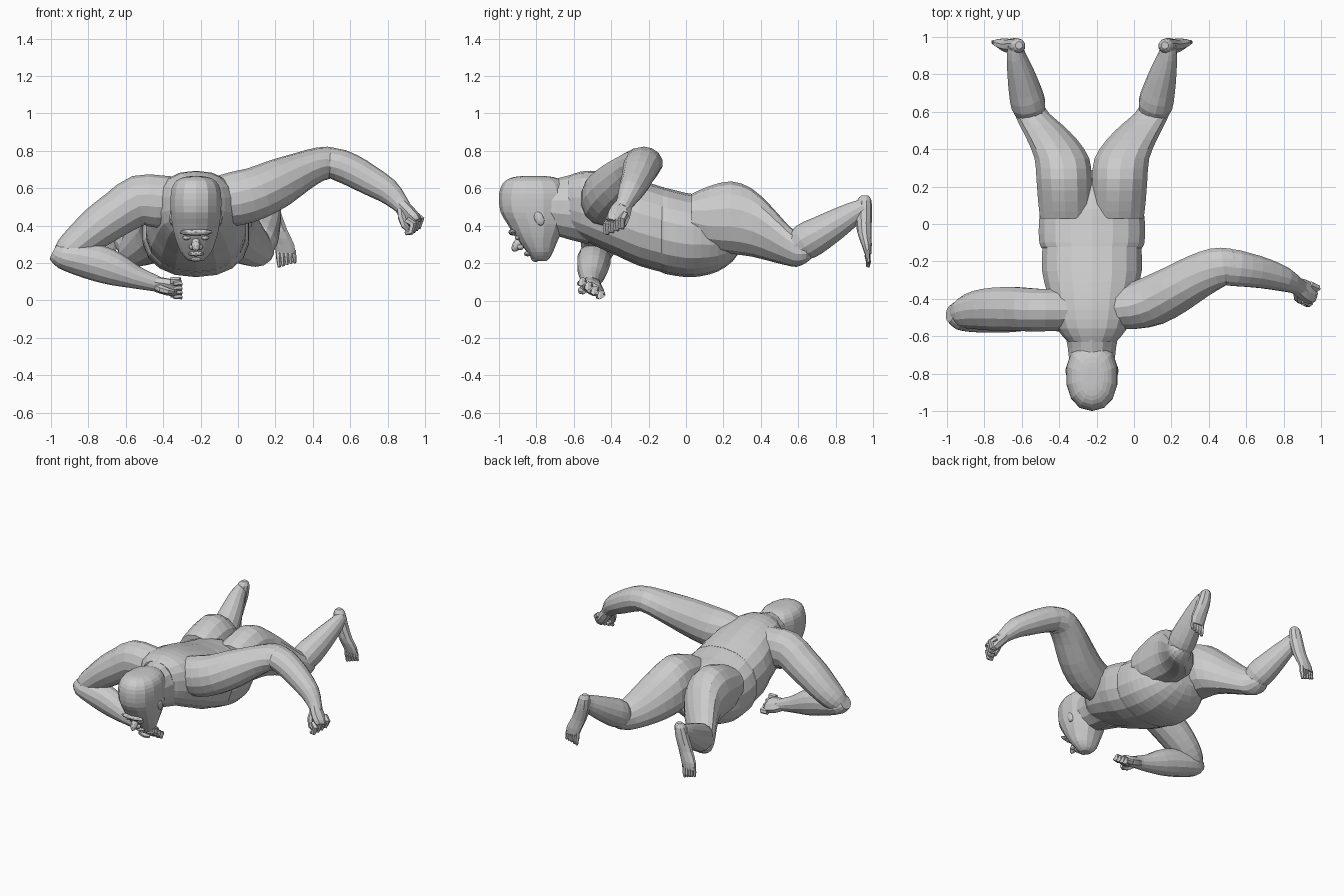
import bpy, bmesh, math
from mathutils import Vector

CX = -0.225   # body mid-plane


def catmull(rows, steps=2):
    out = []
    n = len(rows)
    for i in range(n - 1):
        a, b, c, d = (rows[max(i - 1, 0)], rows[i], rows[i + 1], rows[min(i + 2, n - 1)])
        for s in range(steps):
            t = s / steps
            out.append([0.5 * (2 * q + (r - p) * t + (2 * p - 5 * q + 4 * r - w) * t * t
                               + (3 * q - p - 3 * r + w) * t ** 3)
                        for p, q, r, w in zip(a, b, c, d)])
    out.append(list(rows[-1]))
    return out


def loft(name, rows, ref=(1, 0, 0), axis=None, sides=14, p=1.0, steps=2, mirror=False):
    """rows = (x, y, z, half size along ref, half size across it)"""
    rows = catmull(rows, steps)
    pts = [Vector(r[:3]) for r in rows]
    parts = (1, -1) if mirror else (1,)
    for side in parts:
        bm = bmesh.new()
        rings = []
        for i, r in enumerate(rows):
            t = Vector(axis) if axis else pts[min(i + 1, len(pts) - 1)] - pts[max(i - 1, 0)]
            t.normalize()
            u = Vector(ref) - t * t.dot(Vector(ref))
            u.normalize()
            v = t.cross(u)
            ring = []
            for k in range(sides):
                a = 2 * math.pi * (k + 0.5) / sides
                c, s = math.cos(a), math.sin(a)
                c = math.copysign(abs(c) ** p, c)
                s = math.copysign(abs(s) ** p, s)
                co = pts[i] + u * c * r[3] + v * s * r[4]
                if side < 0:
                    co.x = 2 * CX - co.x
                ring.append(bm.verts.new(co))
            rings.append(ring)
        for a, b in zip(rings, rings[1:]):
            for k in range(sides):
                j = (k + 1) % sides
                bm.faces.new((a[k], a[j], b[j], b[k]))
        bm.faces.new(rings[0][::-1])
        bm.faces.new(rings[-1])
        bmesh.ops.recalc_face_normals(bm, faces=bm.faces)
        label = name if not mirror else ("right_" if side > 0 else "left_") + name
        me = bpy.data.meshes.new(label)
        bm.to_mesh(me)
        bm.free()
        bpy.context.collection.objects.link(bpy.data.objects.new(label, me))


def slab_rows(table):
    """(y, top z, bottom z, x min, x max) -> loft rows"""
    return [((a + b) / 2, y, (t + u) / 2, (b - a) / 2, (t - u) / 2) for y, t, u, a, b in table]


def finger(name, pts, r, mirror=False):
    rows = [(*q, r * k, r * k) for q, k in zip(pts, (1, 1.05, 0.9, 0.6))]
    loft(name, rows, ref=(0.3, 1, 0.2), sides=6, steps=1, mirror=mirror)


def blob(name, loc, size, rot=0.0):
    bpy.ops.mesh.primitive_ico_sphere_add(subdivisions=2, radius=1, location=loc, rotation=(rot, 0, 0))
    o = bpy.context.object
    o.name, o.scale = name, size


# torso: chest and shoulders
def sym(y, t, u, w):
    return (y, t, u, CX - w, CX + w)


loft("chest", slab_rows([sym(-0.63, .665, .37, .13), sym(-0.56, .69, .33, .19), sym(-0.46, .692, .28, .225),
                         sym(-0.36, .675, .235, .245), sym(-0.25, .645, .185, .27),
                         sym(-0.12, .605, .15, .268)]), axis=(0, 1, 0), sides=18, p=.85)
# belly and waist
loft("belly", slab_rows([sym(-0.13, .605, .15, .27), sym(-0.10, .6, .14, .285), sym(0, .575, .125, .288),
                         sym(.08, .56, .13, .275), sym(.17, .52, .155, .24), sym(.25, .46, .21, .18),
                         sym(.29, .4, .27, .09)]), axis=(0, 1, 0), sides=18, p=.88)

# thighs with buttocks
loft("thigh", slab_rows([(.03, .57, .33, -.222, .055), (.12, .61, .27, -.226, .066), (.24, .637, .25, -.226, .075),
                         (.35, .6, .235, -.215, .085), (.45, .51, .21, -.15, .125), (.53, .42, .19, -.07, .165),
                         (.59, .365, .18, 0, .19), (.64, .33, .2, .035, .19), (.67, .29, .225, .07, .16)]),
     axis=(0, 1, 0), p=.92, mirror=True)
# lower legs
loft("shin", [(.10, .57, .265, .07, .07), (.115, .64, .315, .093, .098), (.135, .72, .36, .087, .092),
              (.16, .82, .42, .07, .077), (.18, .9, .47, .052, .06), (.185, .95, .5, .04, .045)], mirror=True)
# feet, soles turned back
loft("foot", [(.165, .955, .56, .02, .02), (.17, .953, .535, .04, .038), (.185, .95, .46, .05, .045),
              (.215, .952, .37, .054, .038), (.245, .965, .3, .058, .028), (.257, .972, .25, .052, .018)],
     axis=(0, 0, -1), sides=10, mirror=True)
for i in range(5):
    x = .215 + i * .021
    end = .178 + .006 * i
    finger("toe", [(x, .972, .27), (x + .003, .97, .235), (x + .005, .975, .205), (x + .006, .972, end)],
           .015 - .0012 * i, mirror=True)

# arm reaching out to the right
loft("right_upper_arm", [(-.12, -.45, .53, .11, .13), (-.01, -.44, .545, .125, .145), (.1, -.41, .575, .135, .14),
                         (.22, -.35, .63, .13, .13), (.34, -.28, .69, .12, .105), (.44, -.235, .73, .11, .09),
                         (.51, -.225, .73, .095, .085), (.56, -.235, .70, .07, .06)], ref=(0, 1, 0))
loft("right_forearm", [(.42, -.23, .72, .07, .06), (.5, -.23, .735, .1, .083), (.6, -.245, .7, .093, .086),
                       (.7, -.265, .645, .082, .08), (.8, -.295, .585, .067, .068), (.86, -.325, .525, .048, .05),
                       (.89, -.345, .49, .045, .04)], ref=(0, 1, 0))
loft("right_palm", [(.86, -.325, .52, .043, .04), (.9, -.35, .475, .06, .042), (.94, -.37, .43, .063, .04),
                    (.955, -.38, .41, .05, .03)], ref=(-.5, 1, .2), sides=8)
for i in range(4):
    s = i / 3
    x, y, z = .965 - .04 * s, -.335 - .08 * s, .44 - .03 * s
    finger("right_finger", [(x - .02, y + .01, z + .02), (x + .013, y - .008, z - .005),
                            (x - .002, y - .012, z - .045), (x - .03, y - .003, z - .05)], .02)
finger("right_thumb", [(.87, -.36, .49), (.875, -.395, .445), (.89, -.41, .4), (.92, -.405, .37)], .021)

# bent arm on the left
loft("left_upper_arm", [(-.32, -.46, .53, .11, .13), (-.43, -.46, .53, .115, .14), (-.53, -.46, .535, .117, .135),
                        (-.63, -.455, .475, .12, .122), (-.74, -.455, .40, .118, .112), (-.84, -.46, .32, .105, .095),
                        (-.91, -.475, .26, .085, .08), (-.95, -.485, .23, .06, .055)], ref=(0, 1, 0))
loft("left_forearm", [(-.985, -.48, .26, .045, .045), (-.94, -.485, .24, .08, .07), (-.86, -.49, .225, .09, .088),
                      (-.75, -.495, .2, .088, .098), (-.65, -.5, .165, .08, .088), (-.55, -.505, .125, .062, .062),
                      (-.47, -.505, .1, .047, .048), (-.42, -.5, .085, .042, .04)], ref=(0, 1, 0))
loft("left_palm", [(-.46, -.505, .095, .042, .038), (-.41, -.5, .08, .06, .04), (-.35, -.5, .067, .066, .04),
                   (-.325, -.5, .065, .05, .03)], ref=(0, 1, -.55), sides=8)
for i in range(4):
    s = i / 3
    y, z = -.55 + .1 * s, .105 - .07 * s
    finger("left_finger", [(-.36, y, z), (-.312, y, z), (-.307, y - .012, z - .012),
                           (-.345, y - .022, z - .015)], .02)
finger("left_thumb", [(-.43, -.53, .07), (-.41, -.555, .06), (-.375, -.56, .05), (-.345, -.545, .045)], .02)

# neck and head
loft("neck", slab_rows([sym(-.78, .645, .38, .115), sym(-.7, .65, .35, .128), sym(-.62, .67, .325, .14),
                        sym(-.52, .68, .3, .18)]), axis=(0, 1, 0))
head = [(.21, -.805, -.75, .035), (.225, -.825, -.73, .055), (.26, -.85, -.71, .085), (.31, -.89, -.69, .105),
        (.36, -.925, -.665, .12), (.41, -.955, -.64, .13), (.47, -.99, -.625, .137), (.54, -1, -.62, .139),
        (.6, -.992, -.63, .132), (.64, -.965, -.66, .108), (.66, -.92, -.71, .065), (.665, -.87, -.76, .025)]
loft("head", [(CX, (a + b) / 2, z, w, (b - a) / 2) for z, a, b, w in head], axis=(0, 0, 1), p=.9)
# face details
blob("nose", (CX, -.9, .3), (.024, .026, .045), -.6)
blob("brow", (CX, -.925, .365), (.092, .024, .018))
blob("lips", (CX, -.845, .25), (.045, .022, .014))
blob("chin", (CX, -.805, .228), (.035, .025, .022))
for s in (-1, 1):
    blob("nostril", (CX + s * .022, -.885, .285), (.016, .018, .016))
    blob("eye", (CX + s * .05, -.9, .335), (.022, .014, .012))
    blob("ear", (CX + s * .128, -.785, .44), (.014, .026, .042), .4)
